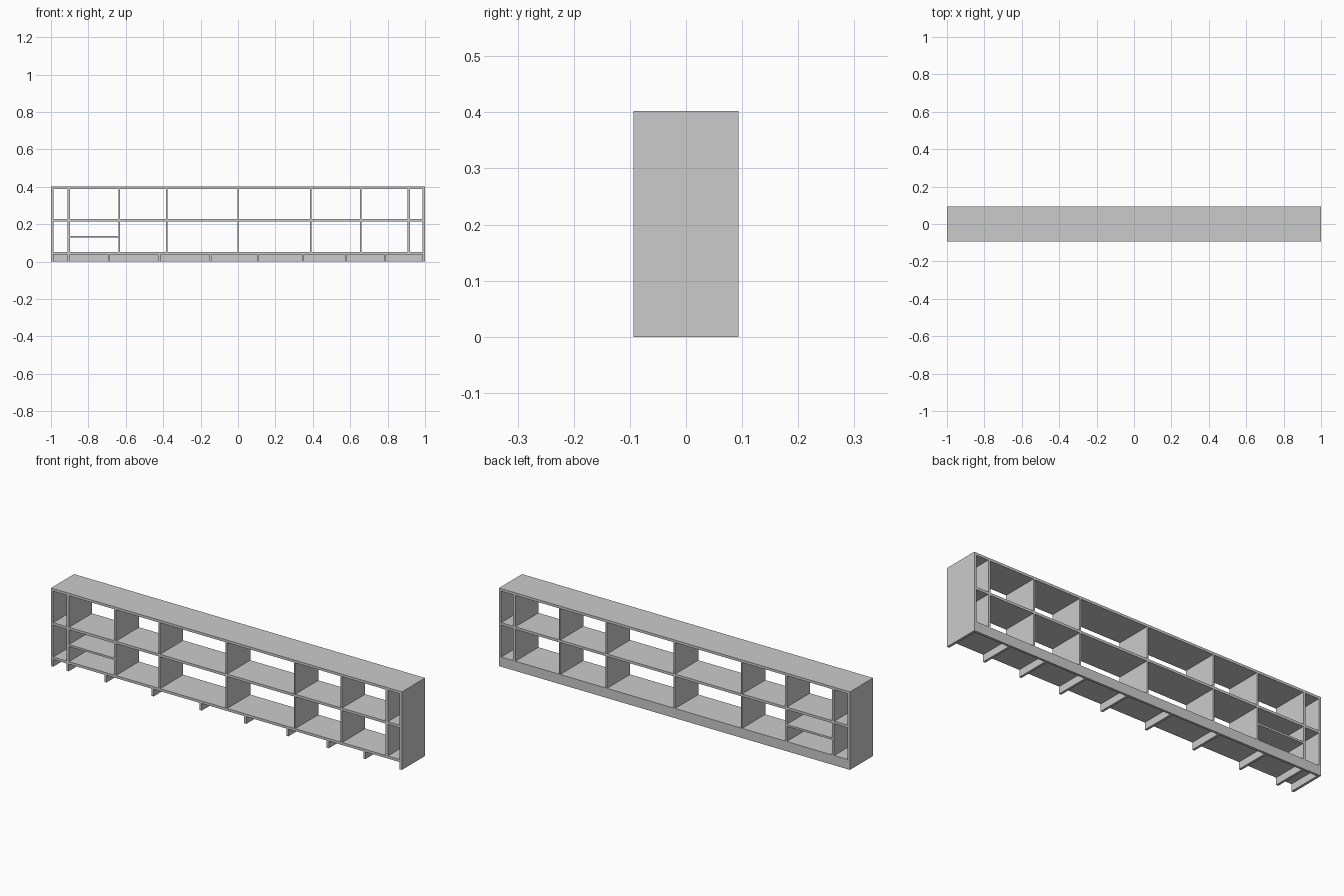
import bpy

if "Cube" in bpy.data.objects:
    bpy.data.objects.remove(bpy.data.objects["Cube"])

D = 0.094   # half depth
H = 0.402   # total height


def board(name, x0, x1, z0, z1, y0=-D, y1=D):
    """Axis-aligned board given by its extents."""
    bpy.ops.mesh.primitive_cube_add(size=1)
    o = bpy.context.object
    o.name = name
    for v in o.data.vertices:
        v.co.x = x0 if v.co.x < 0 else x1
        v.co.y = y0 if v.co.y < 0 else y1
        v.co.z = z0 if v.co.z < 0 else z1
    return o


# Side panels
T = 0.013
board("side_panel_left", -1, -1 + T, 0, H)
board("side_panel_right", 1 - T, 1, 0, H)

# Long horizontal boards between the sides
shelves = {"bottom_shelf": (0.037, 0.050),
           "middle_shelf": (0.214, 0.227),
           "top_board": (0.389, H)}
for name, (z0, z1) in shelves.items():
    board(name, -1 + T, 1 - T, z0, z1)

# Upright dividers in both rows: centre x, thickness
dividers = [(-0.904, 0.013), (-0.635, 0.010), (-0.382, 0.008), (0.0, 0.008),
            (0.388, 0.008), (0.655, 0.008), (0.913, 0.013)]
for row, z0, z1 in (("lower", 0.050, 0.214), ("upper", 0.227, 0.389)):
    for i, (x, t) in enumerate(dividers):
        board(f"{row}_divider_{i + 1}", x - t / 2, x + t / 2, z0, z1)

# Small extra shelf in the lower left bay
board("small_shelf", -0.8975, -0.640, 0.128, 0.138)

# Plinth board along the back of the base
board("back_plinth", -1 + T, 1 - T, 0, 0.037, D - 0.012, D)

# Support feet running front to back under the bottom shelf
for i, x in enumerate([-0.905, -0.690, -0.421, -0.147, 0.107,
                       0.347, 0.577, 0.786]):
    board(f"support_foot_{i + 1}", x - 0.006, x + 0.006, 0, 0.037, -D, D - 0.012)
